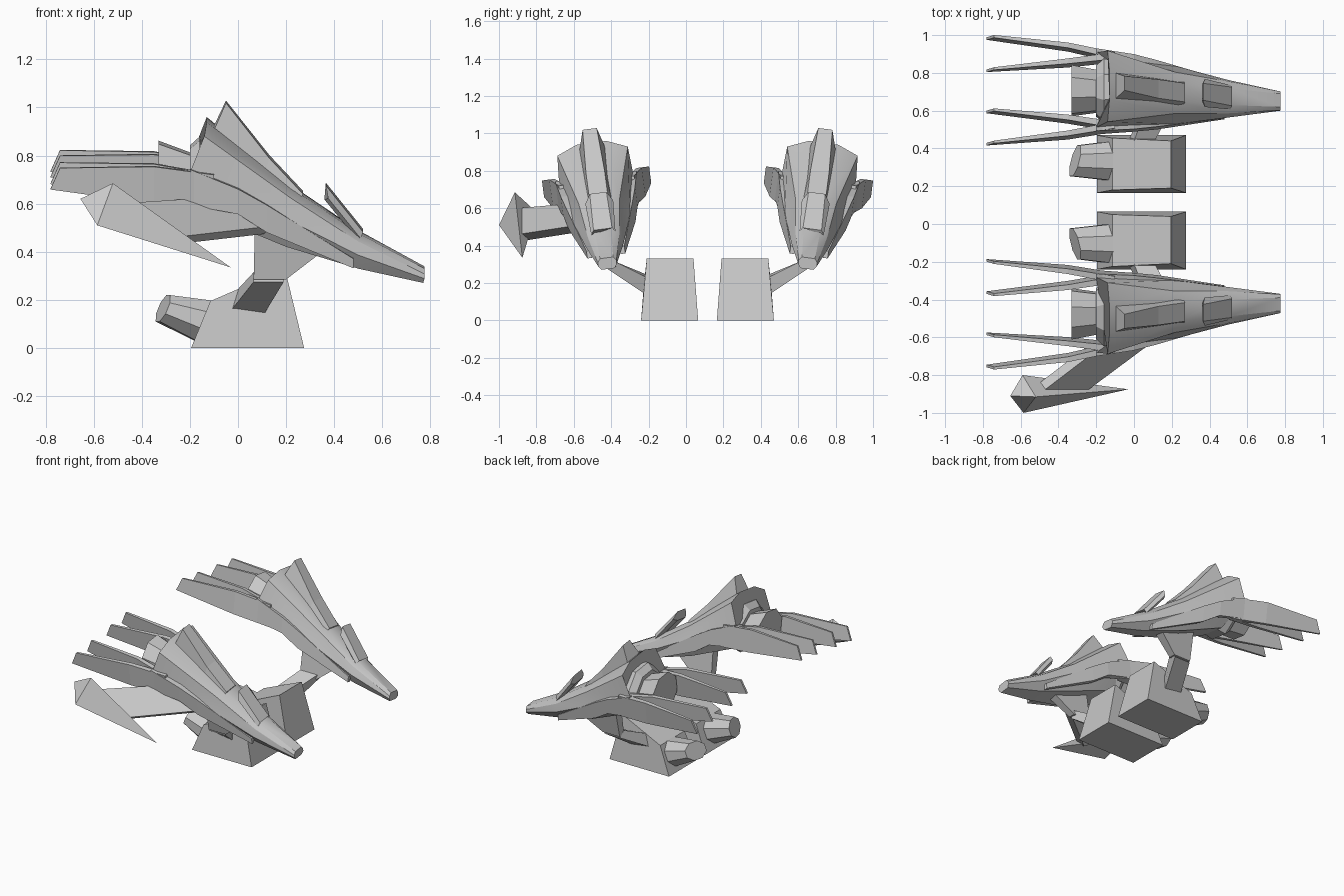
import bpy, bmesh, math
from mathutils import Matrix, Vector

cube = bpy.data.objects.get("Cube")
if cube:
    bpy.data.objects.remove(cube, do_unlink=True)

grey = bpy.data.materials.new("plain_grey")
grey.use_nodes = True
tone = (0.58, 0.58, 0.58, 1)
grey.diffuse_color = tone
grey.node_tree.nodes["Principled BSDF"].inputs["Base Color"].default_value = tone

# Ships roll about the nose axis; the pair mirrors about an offset plane
NOSE_Y, NOSE_Z, MIRROR_Y = 0.65, 0.3, 0.115
ROLL = (Matrix.Translation((0, NOSE_Y, NOSE_Z))
        @ Matrix.Rotation(math.radians(-7.5), 4, 'X')
        @ Matrix.Translation((0, 0, -NOSE_Z)))
FLIP = (Matrix.Translation((0, MIRROR_Y, 0))
        @ Matrix.Scale(-1, 4, (0, 1, 0))
        @ Matrix.Translation((0, -MIRROR_Y, 0)))


def finish(name, bm, matrix=None, smooth=False):
    """Turn a bmesh into a named, coloured object."""
    if matrix:
        bm.transform(matrix)
    bmesh.ops.recalc_face_normals(bm, faces=bm.faces)
    mesh = bpy.data.meshes.new(name)
    bm.to_mesh(mesh)
    bm.free()
    mesh.materials.append(grey)
    obj = bpy.data.objects.new(name, mesh)
    bpy.context.scene.collection.objects.link(obj)
    if smooth:
        bpy.ops.object.select_all(action='DESELECT')
        obj.select_set(True)
        bpy.context.view_layer.objects.active = obj
        bpy.ops.object.shade_smooth_by_angle(angle=math.radians(32))
    return obj


def loft(name, rings, matrix=None, smooth=False):
    """Skin closed rings of equal length and cap both ends."""
    bm = bmesh.new()
    loops = [[bm.verts.new(p) for p in ring] for ring in rings]
    count = len(loops[0])
    for a, b in zip(loops, loops[1:]):
        for i in range(count):
            j = (i + 1) % count
            bm.faces.new((a[i], a[j], b[j], b[i]))
    bm.faces.new(loops[0])
    bm.faces.new(loops[-1])
    return finish(name, bm, matrix, smooth)


def hull(name, points, matrix=None):
    """Convex solid around a handful of points."""
    bm = bmesh.new()
    for p in points:
        bm.verts.new(p)
    result = bmesh.ops.convex_hull(bm, input=bm.verts)
    loose = [v for v in result["geom_interior"] if isinstance(v, bmesh.types.BMVert)]
    bmesh.ops.delete(bm, geom=loose, context='VERTS')
    return finish(name, bm, matrix)


def both(half):
    """Close a half section by mirroring it across the ship's middle."""
    return half + [(x, -t, z) for x, t, z in reversed(half)]


def octagon(centre, across, up):
    c, a, u = Vector(centre), Vector(across), Vector(up)
    angles = [math.radians(22.5 + 45 * i) for i in range(8)]
    return [c + (a * math.cos(k) + u * math.sin(k)) * 1.08 for k in angles]


def panel(x, t, low, high, thick, rake=0):
    """Upright plate section; rake shifts its top edge forward."""
    return [(x, t - thick, low), (x, t + thick, low),
            (x + rake, t + thick, high), (x + rake, t - thick, high)]


def build_ship(label, matrix):
    # Main hull, from the nose back to the flared shoulders
    loft(label + "_hull", [
        both([(.775, .035, .335), (.775, .05, .315), (.775, .05, .295), (.77, .035, .275)]),
        both([(.5, .045, .485), (.5, .085, .455), (.5, .1, .4), (.5, .06, .338)]),
        both([(.22, .05, .675), (.22, .11, .64), (.22, .155, .55), (.2, .1, .435)]),
        both([(-.13, .08, .955), (-.14, .19, .91), (-.2, .2, .76), (-.1, .1, .56)]),
    ], matrix, True)

    # Tall dorsal wedge
    loft(label + "_dorsal_fin", [
        both([(.27, .05, .65), (.26, .07, .62)]),
        both([(.13, .05, .8), (.1, .075, .7)]),
        both([(-.05, .038, 1.03), (-.1, .07, .92)]),
    ], matrix)

    # Raised flap over the cockpit
    loft(label + "_cockpit_flap", [
        both([(.52, .05, .49), (.51, .065, .465), (.47, .05, .49)]),
        both([(.365, .045, .685), (.375, .075, .635), (.36, .045, .625)]),
    ], matrix)

    # Engine collar and flared nozzle
    loft(label + "_engine_collar", [
        octagon((x, 0, .71), (0, r, 0), (0, 0, r))
        for x, r in ((-.08, .15), (-.16, .165), (-.2, .13))], matrix)
    loft(label + "_engine_nozzle", [
        octagon((x, 0, z), (0, r, 0), (0, 0, r))
        for x, z, r in ((-.14, .69, .1), (-.33, .73, .13))], matrix, True)

    for side, s in (("inner", -1), ("outer", 1)):
        # Side shield that sweeps back into the tail feathers
        loft(f"{label}_{side}_shield", [
            panel(.48, s * .09, .345, .385, .012),
            panel(.12, s * .16, .505, .62, .018),
            panel(0, s * .18, .585, .69, .02),
            panel(-.2, s * .205, .625, .775, .015),
        ], matrix)
        # Two tail feathers spreading in a narrow V
        for kind, mid, tip in (("wide", .235, .282), ("narrow", .15, .11)):
            loft(f"{label}_{side}_{kind}_feather", [
                panel(-.1, s * .185, .6, .75, .018),
                panel(-.35, s * mid, .635, .79, .014),
                panel(-.78, s * tip, .7, .79, .007, .04),
            ], matrix)


def build_stand(label, matrix):
    # Foot block with a sloping top
    loft(label + "_stand_block", [
        [(-.195, .165, 0), (.275, .165, 0), (.275, .47, 0), (-.195, .47, 0)],
        [(-.115, .18, .195), (.195, .19, .33), (.195, .44, .33), (-.115, .455, .195)],
    ], matrix)
    # Rear booster, turned slightly inward
    loft(label + "_stand_booster", [
        octagon((-.13, .335, .11), (.01, .103, 0), (.037, 0, .085)),
        octagon((-.312, .335, .165), (.02, .082, 0), (.022, 0, .055)),
    ], matrix, True)
    # Leaning strut and the spreading pylon under the ship
    loft(label + "_strut", [
        [(-.03, .44, .155), (.105, .44, .135), (.11, .44, .23), (0, .44, .245)],
        [(.065, .65, .275), (.19, .65, .275), (.2, .61, .315), (.065, .61, .315)],
    ], matrix)
    loft(label + "_pylon", [
        [(.065, .605, .285), (.2, .605, .285), (.2, .655, .285), (.065, .655, .285)],
        [(.07, .635, .5), (.35, .635, .4), (.35, .7, .4), (.07, .7, .5)],
    ], matrix)


for label, flip in (("back", Matrix.Identity(4)), ("front", FLIP)):
    build_ship(label, flip @ ROLL)
    build_stand(label, flip)

# Outrigger on the front ship: flat arm and pointed blade
offset = Vector((.012, -.02, .016))
corners = [Vector(p) for p in ((-.5, -.87, .585), (-.27, -.87, .445),
                               (.12, -.58, .49), (-.12, -.58, .61))]
loft("outrigger_arm", [[p - offset for p in corners], [p + offset for p in corners]])
hull("outrigger_blade", [(-.52, -.915, .685), (-.585, -1, .51), (-.03, -.875, .335),
                         (-.655, -.91, .62), (-.59, -.8, .58)])
